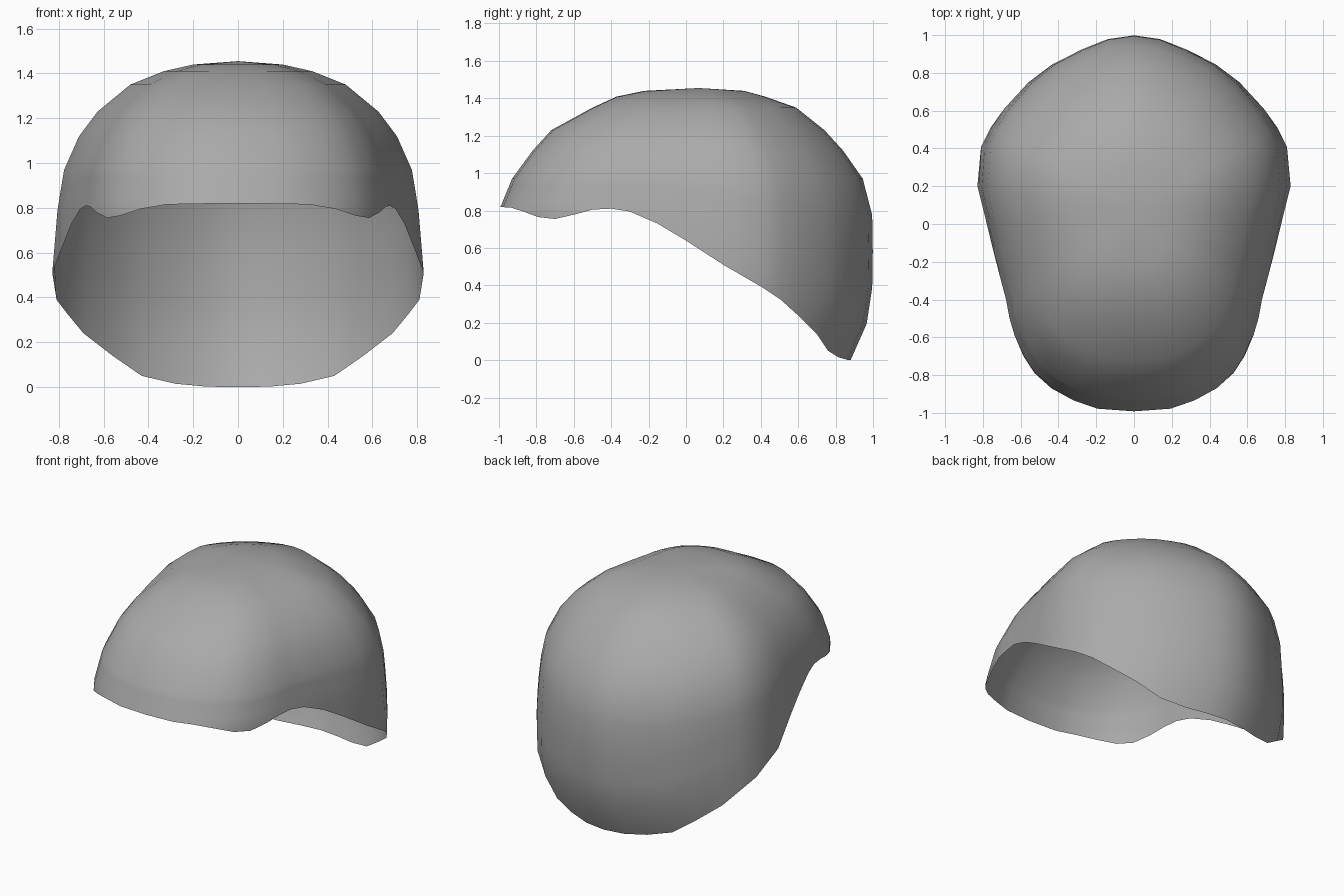
import bpy, bmesh

if "Cube" in bpy.data.objects:
    bpy.data.objects.remove(bpy.data.objects["Cube"])

# Half outline seen from above, front to back: x, y, height of the lower rim
OUTLINE = [(0, -1, .82), (.2, -.985, .818), (.33, -.94, .815), (.45, -.87, .795),
           (.54, -.79, .765), (.6, -.7, .755), (.65, -.59, .78), (.68, -.5, .805),
           (.70, -.4, .81), (.725, -.3, .795), (.76, -.15, .73), (.79, 0, .64),
           (.83, .2, .51), (.81, .41, .39), (.76, .51, .325), (.69, .61, .24),
           (.56, .75, .14), (.43, .85, .05), (.28, .925, .015), (.14, .98, .002), (0, 1, 0)]
# Horizontal slices of the dome: z, front y, back y, width factor
SLICES = [(0, -1, .88, 1), (.1, -1, .925, 1), (.25, -1, .99, 1), (.5, -1, 1, 1),
          (.8, -1, .995, .97), (.97, -.93, .945, .935), (1.12, -.82, .84, .855),
          (1.23, -.72, .74, .755), (1.35, -.5, .59, .58), (1.41, -.37, .42, .40),
          (1.44, -.22, .31, .24)]
WALL_RINGS = 5


def slice_at(z):
    for a, b in zip(SLICES, SLICES[1:]):
        if z <= b[0]:
            t = (z - a[0]) / (b[0] - a[0])
            return [p + (q - p) * t for p, q in zip(a, b)]
    return SLICES[-1]


def place(x, y, z):
    _, front, back, width = slice_at(z)
    return (x * width, y * (back - front) / 2 + (back + front) / 2, z)


# Full loop: right half plus its mirror image
loop = OUTLINE + [(-x, y, z) for x, y, z in OUTLINE[-2:0:-1]]
crown = [s[0] for s in SLICES if s[0] > .9]

bm = bmesh.new()
rings = []
for k in range(WALL_RINGS):          # wall rising from the wavy rim
    t = k / WALL_RINGS
    rings.append([bm.verts.new(place(x, y, z + (crown[0] - z) * t)) for x, y, z in loop])
for level in crown:                  # level rings of the crown
    rings.append([bm.verts.new(place(x, y, level)) for x, y, _ in loop])
n = len(loop)
for low, high in zip(rings, rings[1:]):
    for i in range(n):
        j = (i + 1) % n
        bm.faces.new((low[i], low[j], high[j], high[i]))
top = bm.verts.new((0, .07, 1.455))
for i in range(n):
    bm.faces.new((rings[-1][i], rings[-1][(i + 1) % n], top))
for f in bm.faces:
    f.smooth = True

mesh = bpy.data.meshes.new("hair_cap")
bm.to_mesh(mesh)
bm.free()
cap = bpy.data.objects.new("hair_cap", mesh)
bpy.context.collection.objects.link(cap)

grey = bpy.data.materials.new("mid grey")
grey.diffuse_color = (.4, .4, .4, 1)
grey.use_nodes = True
grey.node_tree.nodes["Principled BSDF"].inputs["Base Color"].default_value = grey.diffuse_color
mesh.materials.append(grey)
